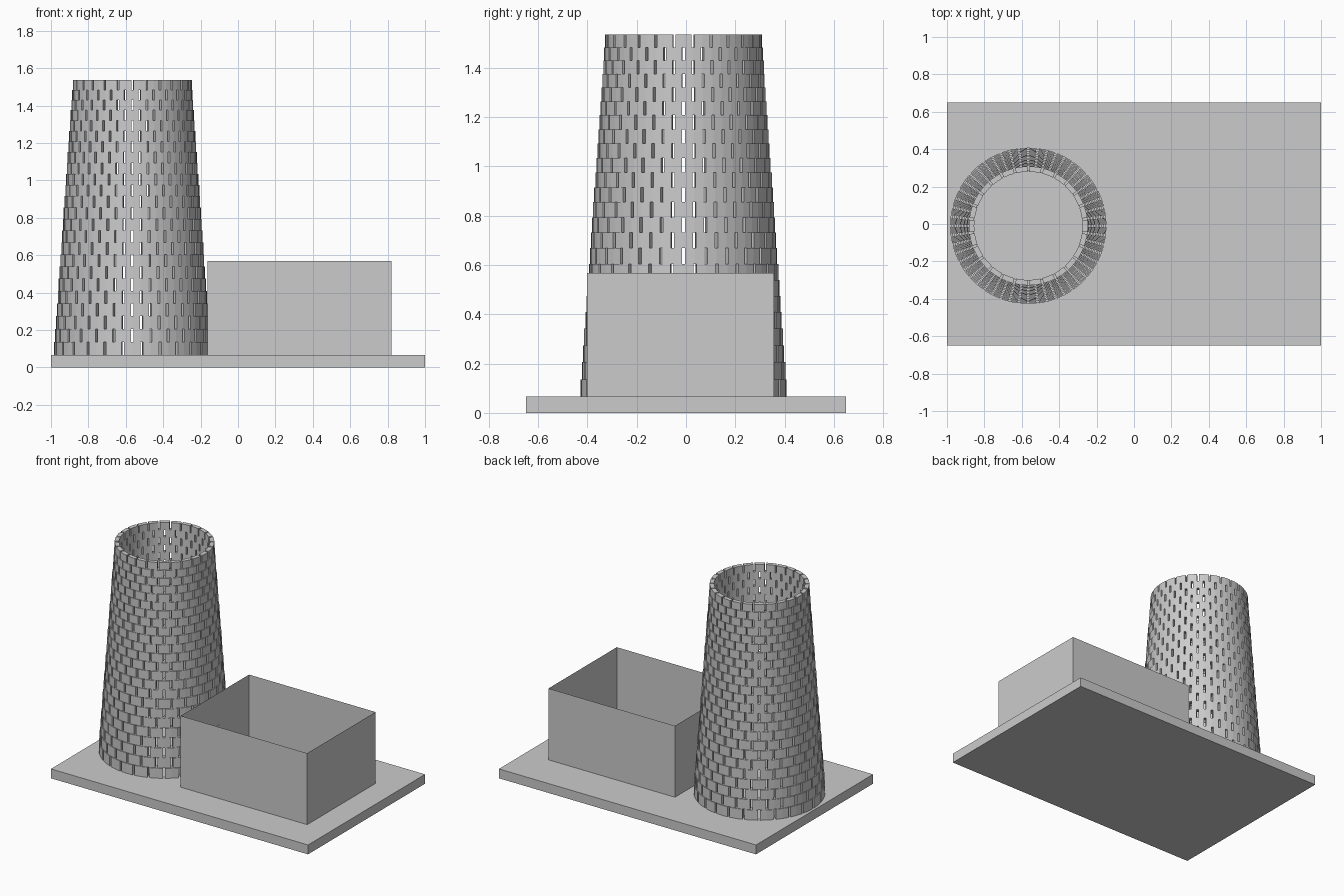
import bpy, bmesh
from math import cos, sin, pi

if "Cube" in bpy.data.objects:
    bpy.data.objects.remove(bpy.data.objects["Cube"])

def finish(bm, name):
    bmesh.ops.recalc_face_normals(bm, faces=bm.faces)
    me = bpy.data.meshes.new(name)
    bm.to_mesh(me)
    bm.free()
    ob = bpy.data.objects.new(name, me)
    bpy.context.collection.objects.link(ob)
    return ob

def box(name, lo, hi, open_ends=False):
    bm = bmesh.new()
    bmesh.ops.create_cube(bm, size=1)
    for v in bm.verts:
        v.co = [(a + b) / 2 + c * (b - a) for a, b, c in zip(lo, hi, v.co)]
    if open_ends:
        bm.normal_update()
        ends = [f for f in bm.faces if abs(f.normal.z) > 0.5]
        bmesh.ops.delete(bm, geom=ends, context='FACES_ONLY')
    return finish(bm, name)

# base slab and thin-walled open building
box("base_slab", (-1, -0.65, 0), (1, 0.65, 0.066))
box("open_building", (-0.164, -0.402, 0.066), (0.82, 0.357, 0.568), True)

# tapering brick tower: every course is a scaled copy of the one below
CX, CY, Z0, Z1 = -0.565, -0.010, 0.066, 1.536
ROWS, BRICKS, SEGS = 24, 26, 2
RATIO = 0.755 ** (1 / (ROWS - 1))
H0 = (Z1 - Z0) * (1 - RATIO) / (1 - RATIO ** ROWS)
R_BOTTOM, R_TOP, GAP = 0.418, 0.318, 0.034

def brick(bm, r_in, r_out, a0, a1, z0, z1):
    rings = []
    for i in range(SEGS + 1):
        a = a0 + (a1 - a0) * i / SEGS
        rings.append([bm.verts.new((CX + r * cos(a), CY + r * sin(a), z))
                      for r, z in ((r_in, z0), (r_out, z0), (r_out, z1), (r_in, z1))])
    for p, q in zip(rings, rings[1:]):
        for j in range(4):
            k = (j + 1) % 4
            bm.faces.new((p[j], p[k], q[k], q[j]))
    bm.faces.new(rings[0][::-1])
    bm.faces.new(rings[-1])

bm = bmesh.new()
z = Z0
step = 2 * pi / BRICKS
for row in range(ROWS):
    h = H0 * RATIO ** row
    r = R_BOTTOM + (R_TOP - R_BOTTOM) * (z - Z0) / (Z1 - h - Z0 if row == ROWS - 1 else Z1 - 0.053 - Z0)
    for i in range(BRICKS):
        a = pi + (i + 0.5 * (row % 2)) * step
        brick(bm, r * 0.91, r, a + GAP / 2, a + step - GAP / 2, z, z + h)
    z += h
finish(bm, "brick_tower")
